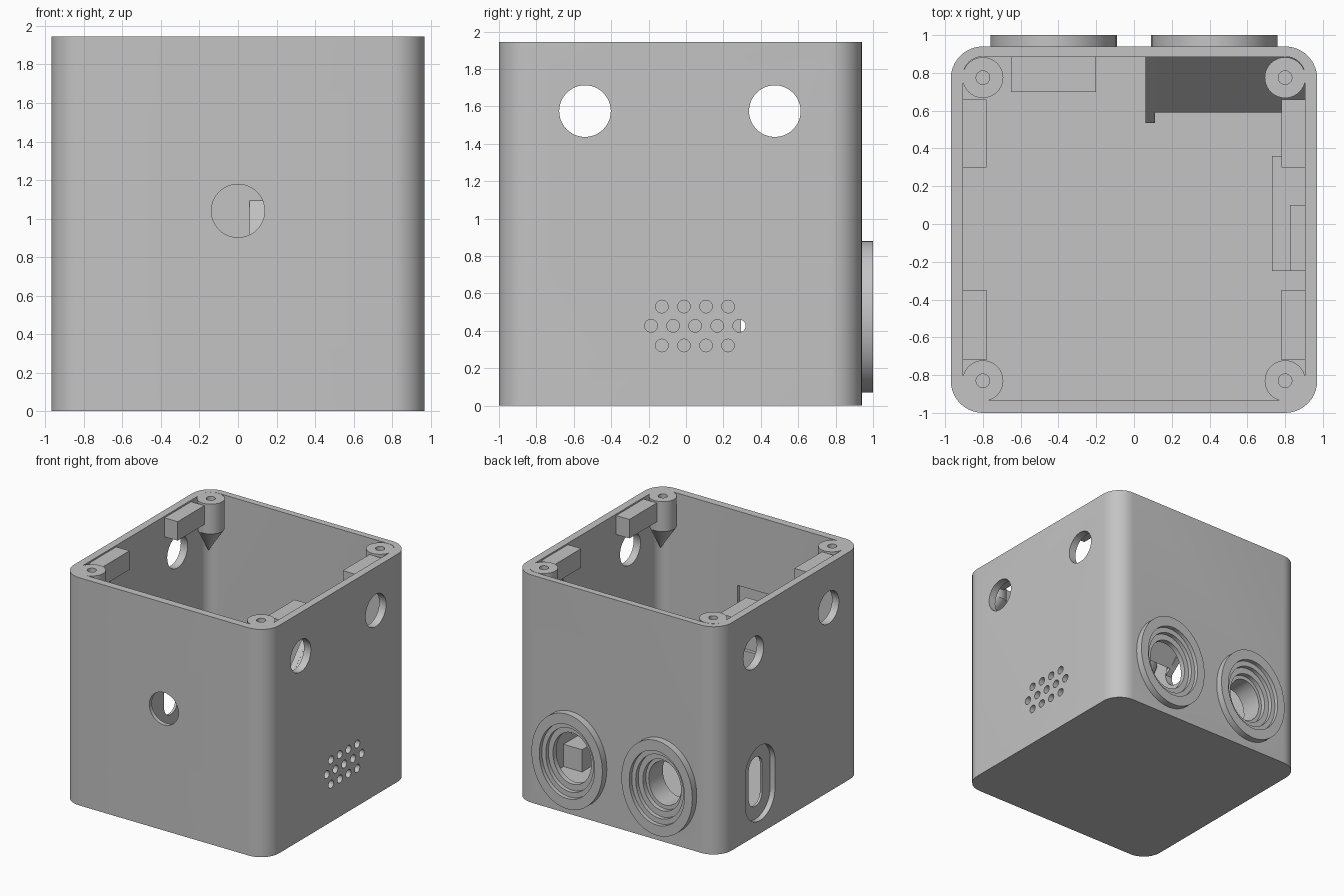
import bpy, bmesh, math

old = bpy.data.objects.get("Cube")
if old:
    bpy.data.objects.remove(old, do_unlink=True)

grey = bpy.data.materials.new("plain grey")
grey.use_nodes = True
colour = (0.55, 0.55, 0.55, 1)
grey.diffuse_color = colour
grey.node_tree.nodes["Principled BSDF"].inputs["Base Color"].default_value = colour


def finish(name, bm):
    bmesh.ops.remove_doubles(bm, verts=bm.verts, dist=1e-5)
    bmesh.ops.recalc_face_normals(bm, faces=bm.faces)
    mesh = bpy.data.meshes.new(name)
    bm.to_mesh(mesh)
    bm.free()
    mesh.materials.append(grey)
    obj = bpy.data.objects.new(name, mesh)
    bpy.context.scene.collection.objects.link(obj)
    return obj


def place(axis, a, b, t):
    return {"x": (t, a, b), "y": (a, t, b), "z": (a, b, t)}[axis]


def loft(name, axis, sections, closed=False):
    """Skin a list of (outline, position) sections along an axis."""
    bm = bmesh.new()
    rings = [[bm.verts.new(place(axis, a, b, t)) for a, b in pts] for pts, t in sections]
    pairs = list(zip(rings, rings[1:]))
    if closed:
        pairs.append((rings[-1], rings[0]))
    else:
        bm.faces.new(rings[0])
        bm.faces.new(rings[-1])
    n = len(rings[0])
    for low, high in pairs:
        for i in range(n):
            j = (i + 1) % n
            bm.faces.new((low[i], low[j], high[j], high[i]))
    return finish(name, bm)


def prism(name, axis, pts, lo, hi):
    return loft(name, axis, [(pts, lo), (pts, hi)])


def ellipse(ca, cb, ra, rb, n=48):
    return [(ca + ra * math.cos(2 * math.pi * i / n),
             cb + rb * math.sin(2 * math.pi * i / n)) for i in range(n)]


def rounded(ca, cb, ha, hb, r, n=10):
    pts = []
    for k, (sa, sb) in enumerate([(1, 1), (-1, 1), (-1, -1), (1, -1)]):
        for i in range(n + 1):
            ang = math.pi / 2 * (k + i / n)
            pts.append((ca + sa * (ha - r) + r * math.cos(ang),
                        cb + sb * (hb - r) + r * math.sin(ang)))
    return pts


def box(name, x0, x1, y0, y1, z0, z1):
    return prism(name, "z", [(x0, y0), (x1, y0), (x1, y1), (x0, y1)], z0, z1)


def cut(obj, cutter):
    mod = obj.modifiers.new("cut", "BOOLEAN")
    mod.operation, mod.solver, mod.object = "DIFFERENCE", "EXACT", cutter
    graph = bpy.context.evaluated_depsgraph_get()
    mesh = bpy.data.meshes.new_from_object(obj.evaluated_get(graph))
    obj.modifiers.clear()
    obj.data = mesh
    bpy.data.objects.remove(cutter, do_unlink=True)


parts = []

# Open-topped case with rounded corners
TOP = 1.945
case = prism("case", "z", rounded(0, -0.03, 0.97, 0.97, 0.17), 0, TOP)
cut(case, prism("cavity", "z", rounded(0, -0.025, 0.905, 0.91, 0.1), 0.06, 2.1))
parts.append(case)

# Round holes through both sides and the front
for y in (-0.54, 0.475):
    cut(case, prism("side_hole", "x", ellipse(y, 1.575, 0.138, 0.138), -1.1, 1.1))
cut(case, prism("front_hole", "y", ellipse(0, 1.04, 0.138, 0.138), -1.1, -0.8))
cut(case, box("front_recess", -0.17, 0.17, -0.965, -0.8, 0.77, 1.31))

# Staggered vent holes on one side
for z, first, count in ((0.53, -0.129, 4), (0.427, -0.187, 5), (0.322, -0.129, 4)):
    for i in range(count):
        cut(case, prism("vent", "x", ellipse(first + i * 0.118, z, 0.034, 0.034, 20), 0.8, 1.1))

# Stepped upright slot on the other side
cut(case, prism("slot_recess", "x", rounded(0.385, 0.43, 0.2, 0.32, 0.2), -1.1, -0.925))
cut(case, prism("slot", "x", rounded(0.385, 0.43, 0.09, 0.21, 0.09), -1.1, -0.8))

# Stepped oval bezels on the back
RX, RZ, ZC = 0.335, 0.405, 0.475
steps = [(0.95, 0.885), (0.95, 0.93), (1, 0.93), (1, 1), (0.78, 1), (0.78, 0.965),
         (0.67, 0.965), (0.67, 0.93), (0.54, 0.93), (0.54, 0.885)]
for side, label in ((-1, "right"), (1, "left")):
    x = side * 0.425
    cut(case, prism("bezel_hole", "y", ellipse(x, ZC, RX * 0.95, RZ * 0.95, 64), 0.8, 1.1))
    parts.append(loft(label + "_back_bezel", "y",
                      [(ellipse(x, ZC, RX * s, RZ * s, 64), y) for s, y in steps], True))

# Housing behind one bezel
housing = box("bezel_housing", -0.65, -0.2, 0.7, 0.89, 0.2, 0.75)
cut(housing, prism("housing_hole", "y", ellipse(-0.425, ZC, RX * 0.46, RZ * 0.46), 0.6, 1))
parts.append(housing)

# Sloped hood with an end rib above the other bezel
parts.append(prism("sloped_hood", "x",
                   [(0.89, 1.1), (0.59, 0.76), (0.59, 0.7), (0.89, 1.04)], 0.06, 0.91))
parts.append(prism("hood_rib", "x",
                   [(0.89, 1.1), (0.535, 0.7), (0.535, 0.66), (0.89, 0.95)], 0.06, 0.11))

# Screw posts whose undersides taper into the corners
for sx, side in ((-1, "right"), (1, "left")):
    for yc, sy, end in ((-0.83, -1, "front"), (0.775, 1, "back")):
        xc = sx * 0.8
        tip = ellipse(xc + sx * 0.071, yc + sy * 0.071, 0.003, 0.003, 40)
        rim = ellipse(xc, yc, 0.108, 0.108, 40)
        post = loft(f"{end}_{side}_post", "z", [(tip, 1.46), (rim, 1.69), (rim, TOP)])
        bore = ellipse(xc, yc, 0.036, 0.036, 24)
        cut(post, prism("bore", "z", bore, 1.72, 2.1))
        cut(case, prism("bore", "z", bore, 1.72, 2.1))
        parts.append(post)
    # Lid ledges just under the rim
    for y0, y1, end in ((-0.72, -0.35, "front"), (0.3, 0.66, "back")):
        x0, x1 = sorted((sx * 0.78, sx * 0.92))
        parts.append(box(f"{end}_{side}_ledge", x0, x1, y0, y1, 1.77, 1.932))

# Low bracket on the floor under the vents
parts.append(box("bracket", 0.73, 0.91, -0.25, 0.36, 0.05, 0.25))
parts.append(box("bracket_step", 0.825, 0.91, -0.25, 0.1, 0.24, 0.28))

# Smooth curves, keep hard edges
bpy.ops.object.select_all(action="DESELECT")
for obj in parts:
    obj.select_set(True)
bpy.context.view_layer.objects.active = case
bpy.ops.object.shade_smooth_by_angle(angle=math.radians(30))
